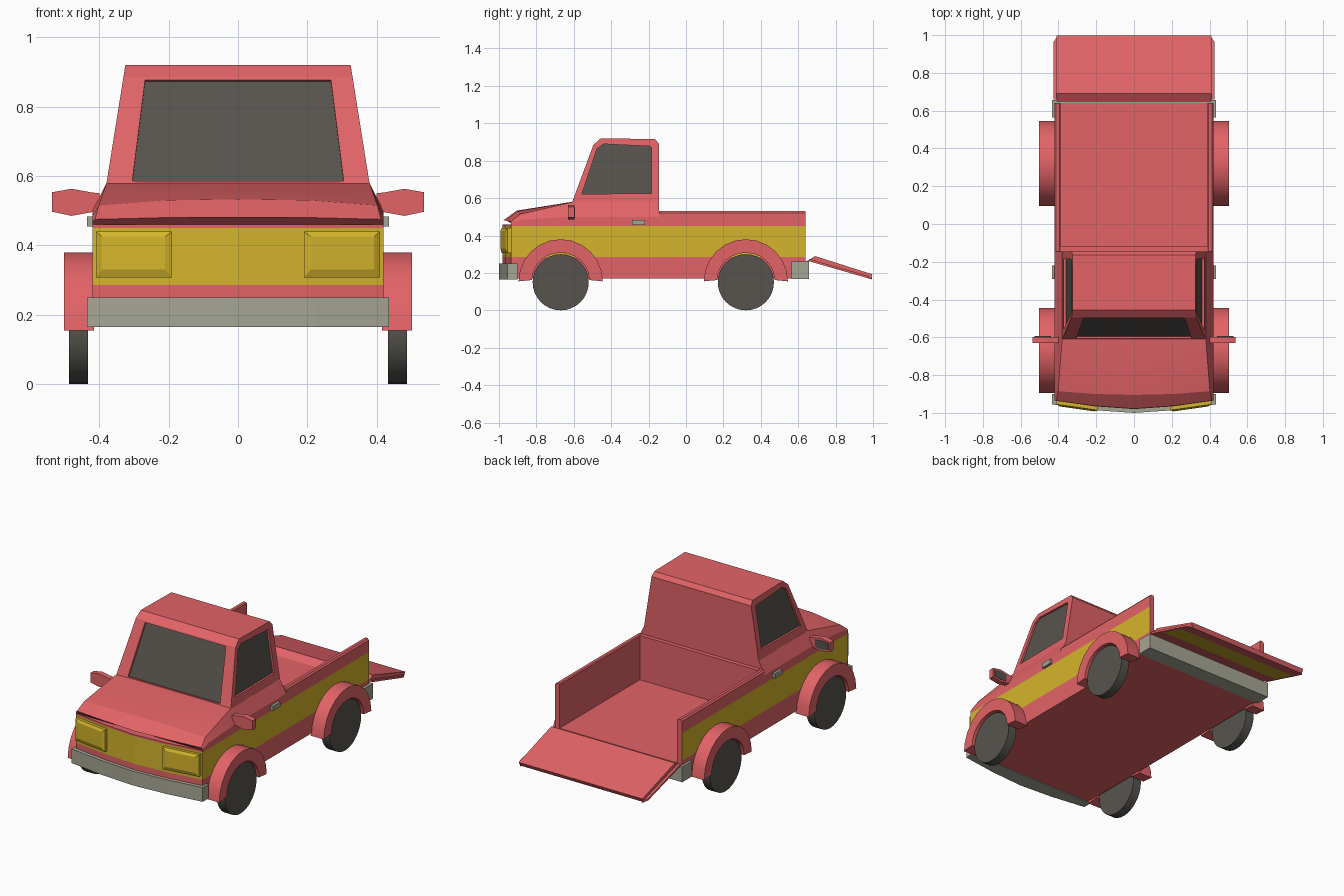
import bpy, bmesh, math
from mathutils import Vector

if "Cube" in bpy.data.objects:
    bpy.data.objects.remove(bpy.data.objects["Cube"])


def material(name, rgb):
    m = bpy.data.materials.new(name)
    m.diffuse_color = (*rgb, 1)
    m.use_nodes = True
    m.node_tree.nodes["Principled BSDF"].inputs["Base Color"].default_value = m.diffuse_color
    return m


RED = material("red paint", (0.76, 0.125, 0.135))
YELLOW = material("yellow stripe", (0.66, 0.46, 0.025))
GREY = material("grey trim", (0.38, 0.38, 0.30))
DARK = material("dark rubber and glass", (0.095, 0.088, 0.075))


def finish(bm, name, mats, smooth=None):
    bmesh.ops.recalc_face_normals(bm, faces=bm.faces)
    me = bpy.data.meshes.new(name)
    bm.to_mesh(me)
    bm.free()
    ob = bpy.data.objects.new(name, me)
    bpy.context.collection.objects.link(ob)
    for m in mats:
        me.materials.append(m)
    if smooth:
        bpy.ops.object.select_all(action='DESELECT')
        ob.select_set(True)
        bpy.context.view_layer.objects.active = ob
        bpy.ops.object.shade_smooth_by_angle(angle=math.radians(smooth))
    return ob


def prism(name, pts, axis, a, b, mats, cuts=(), rule=None, smooth=None):
    """Extrude a 2D outline along an axis; slice it and colour faces by a rule."""
    place = {'x': lambda p, t: (t, p[0], p[1]),
             'y': lambda p, t: (p[0], t, p[1]),
             'z': lambda p, t: (p[0], p[1], t)}[axis]
    bm = bmesh.new()
    lo = [bm.verts.new(place(p, a)) for p in pts]
    hi = [bm.verts.new(place(p, b)) for p in pts]
    bm.faces.new(lo)
    bm.faces.new(hi)
    n = len(pts)
    for i in range(n):
        j = (i + 1) % n
        bm.faces.new((lo[i], lo[j], hi[j], hi[i]))
    bmesh.ops.recalc_face_normals(bm, faces=bm.faces)
    for co, no in cuts:
        bmesh.ops.bisect_plane(bm, geom=bm.verts[:] + bm.edges[:] + bm.faces[:],
                               plane_co=co, plane_no=no)
    if rule:
        bm.normal_update()
        for f in bm.faces:
            f.material_index = int(rule(f.calc_center_median(), f.normal))
    return finish(bm, name, mats, smooth)


def rect(u0, u1, v0, v1):
    return [(u0, v0), (u1, v0), (u1, v1), (u0, v1)]


def mirrored(half):
    """Close a right-hand outline that ends on x = 0."""
    return half + [(-x, y) for x, y in reversed(half) if x > 0]


S0, S1 = 0.285, 0.45
STRIPE = [((0, 0, S0), (0, 0, 1)), ((0, 0, S1), (0, 0, 1))]

# Lower front body with stripe wrapping round the nose
prism("front_body", mirrored([(.42, -.145), (.42, -.935), (.21, -.965), (0, -.98)]),
      'z', .17, .46, [RED, YELLOW], STRIPE,
      lambda c, n: S0 < c.z < S1 and abs(n.z) < .5 and n.y < .5)

# Hood and shoulders, lofted from cross-sections
sections = [
    [(.42, -.935, .46), (.42, -.935, .467), (.412, -.935, .475), (.21, -.963, .48), (0, -.978, .48)],
    [(.42, -.88, .46), (.42, -.88, .485), (.402, -.885, .515), (.21, -.9, .53), (0, -.905, .533)],
    [(.42, -.61, .46), (.42, -.61, .50), (.38, -.61, .578), (.21, -.61, .58), (0, -.61, .58)],
    [(.42, -.145, .46), (.42, -.145, .50), (.38, -.145, .578), (.21, -.145, .58), (0, -.145, .58)]]
bm = bmesh.new()
rows = [[bm.verts.new(p) for p in s + [(-x, y, z) for x, y, z in reversed(s[:-1])]] for s in sections]
for r0, r1 in zip(rows, rows[1:]):
    for i in range(len(r0) - 1):
        bm.faces.new((r0[i], r0[i + 1], r1[i + 1], r1[i]))
    bm.faces.new((r0[0], r0[-1], r1[-1], r1[0]))
bm.faces.new(rows[0])
bm.faces.new(rows[-1])
finish(bm, "hood", [RED], 25)

# Cab with recessed windshield and side windows
def cab_x(z):
    return .38 - (z - .575) * .055 / .345


side = [(-.61, .575), (-.495, .885), (-.455, .92), (-.165, .915), (-.145, .89), (-.145, .575)]
glass = [(-.557, .622), (-.475, .865), (-.44, .889), (-.192, .877), (-.185, .87), (-.185, .625)]
bm = bmesh.new()


def window(outer, inner, inward):
    rim = [bm.verts.new(p) for p in inner]
    deep = [bm.verts.new(Vector(p) + Vector(inward)) for p in inner]
    n = len(outer)
    for i in range(n):
        j = (i + 1) % n
        bm.faces.new((outer[i], outer[j], rim[j], rim[i]))
        bm.faces.new((rim[i], rim[j], deep[j], deep[i]))
    bm.faces.new(deep).material_index = 1


L, R = [[bm.verts.new((s * cab_x(z), y, z)) for y, z in side] for s in (-1, 1)]
for ring, s in ((L, -1), (R, 1)):
    window(ring, [(s * cab_x(z), y, z) for y, z in glass], (-s * .012, 0, 0))
for i in range(1, 6):
    j = (i + 1) % 6
    bm.faces.new((L[i], L[j], R[j], R[i]))
slope = .115 / .31
shield = [(x, -.61 + (z - .575) * slope, z) for x, z in
          ((-.305, .585), (-.268, .877), (.268, .877), (.305, .585))]
window([L[0], L[1], R[1], R[0]], shield, (0, .012, -.004))
finish(bm, "cab", [RED, DARK])

# Cargo bed: floor, front wall
prism("bed_floor", rect(-.395, .395, -.145, .64), 'z', .17, .265, [RED])
prism("bed_front_wall", rect(-.392, .392, -.145, -.12), 'z', .26, .53, [RED])

# Open tailgate, stripe on its underside
prism("tailgate", [(.645, .262), (.69, .29), (.998, .192), (.985, .168), (.66, .262)],
      'x', -.41, .41, [RED, YELLOW], [((0, .75, 0), (0, 1, 0)), ((0, .90, 0), (0, 1, 0))],
      lambda c, n: n.z < -.5 and .75 < c.y < .90)

# Bumpers
prism("front_bumper", mirrored([(.435, -.90), (.435, -.955), (.22, -.985), (0, -1.0)]),
      'z', .165, .25, [GREY])
prism("rear_bumper", rect(-.435, .435, .565, .657), 'z', .168, .26, [GREY])

for s, label in ((-1, "left"), (1, "right")):
    # Bed side wall with bevelled top rail
    prism(label + "_bed_wall",
          [(s * x, z) for x, z in ((.39, .17), (.42, .17), (.42, .52), (.412, .53), (.395, .53), (.39, .525))],
          'y', -.145, .64, [RED, YELLOW], STRIPE,
          lambda c, n: S0 < c.z < S1 and abs(c.x) > .415)
    # Tailgate bevelled edge
    prism(label + "_tailgate_edge", [(s * .405, .66), (s * .425, .66), (s * .425, .965), (s * .405, .995)],
          'z', 0, .012, [RED])
    edge = bpy.data.objects[label + "_tailgate_edge"]
    for v in edge.data.vertices:  # tilt to follow the tailgate
        v.co.z += .262 - (v.co.y - .66) * .094 / .325

    # Headlight: tapered block following the nose
    bm = bmesh.new()
    for x0, x1, z0, z1, d in ((.19, .41, .307, .44, -.005), (.21, .392, .33, .425, .027)):
        for x in (x0, x1):
            for z in (z0, z1):
                bm.verts.new((s * x, -.965 + (x - .21) / 7 - d, z))
                if d > 0:
                    continue
                bm.verts.new((s * x, -.965 + (x - .21) / 7 - .018, z))
    bmesh.ops.convex_hull(bm, input=bm.verts)
    bmesh.ops.dissolve_limit(bm, angle_limit=.02, verts=bm.verts, edges=bm.edges)
    finish(bm, label + "_headlight", [YELLOW])

    # Wing mirror with dark glass facing back
    prism(label + "_mirror",
          [(s * x, z) for x, z in ((.40, .50), (.425, .495), (.48, .485), (.537, .497),
                                   (.537, .553), (.48, .563), (.425, .553), (.40, .55))],
          'y', -.63, -.597, [RED])
    prism(label + "_mirror_glass",
          [(s * x, z) for x, z in ((.44, .503), (.48, .497), (.526, .506), (.526, .545), (.48, .551), (.44, .545))],
          'y', -.598, -.594, [DARK])

    # Door handle
    prism(label + "_door_handle", rect(-.29, -.22, .455, .483), 'x', s * .41, s * .435, [GREY])

    for yc, end in ((-.67, "front"), (.32, "rear")):
        # Wheel
        ring = [(yc + .15 * math.cos(t * math.tau / 32), .15 + .15 * math.sin(t * math.tau / 32))
                for t in range(32)]
        prism(f"{end}_{label}_wheel", ring, 'x', s * .433, s * .487, [DARK], smooth=30)
        # Fender arch
        arc = [math.radians(180 * i / 12) for i in range(13)]
        pts = [(yc + .225 * math.cos(a), .155 + .225 * math.sin(a)) for a in arc]
        pts += [(yc + .153 * math.cos(a), .162 + .146 * math.sin(a)) for a in reversed(arc)]
        prism(f"{end}_{label}_fender", pts, 'x', s * .415, s * .502, [RED], smooth=30)
